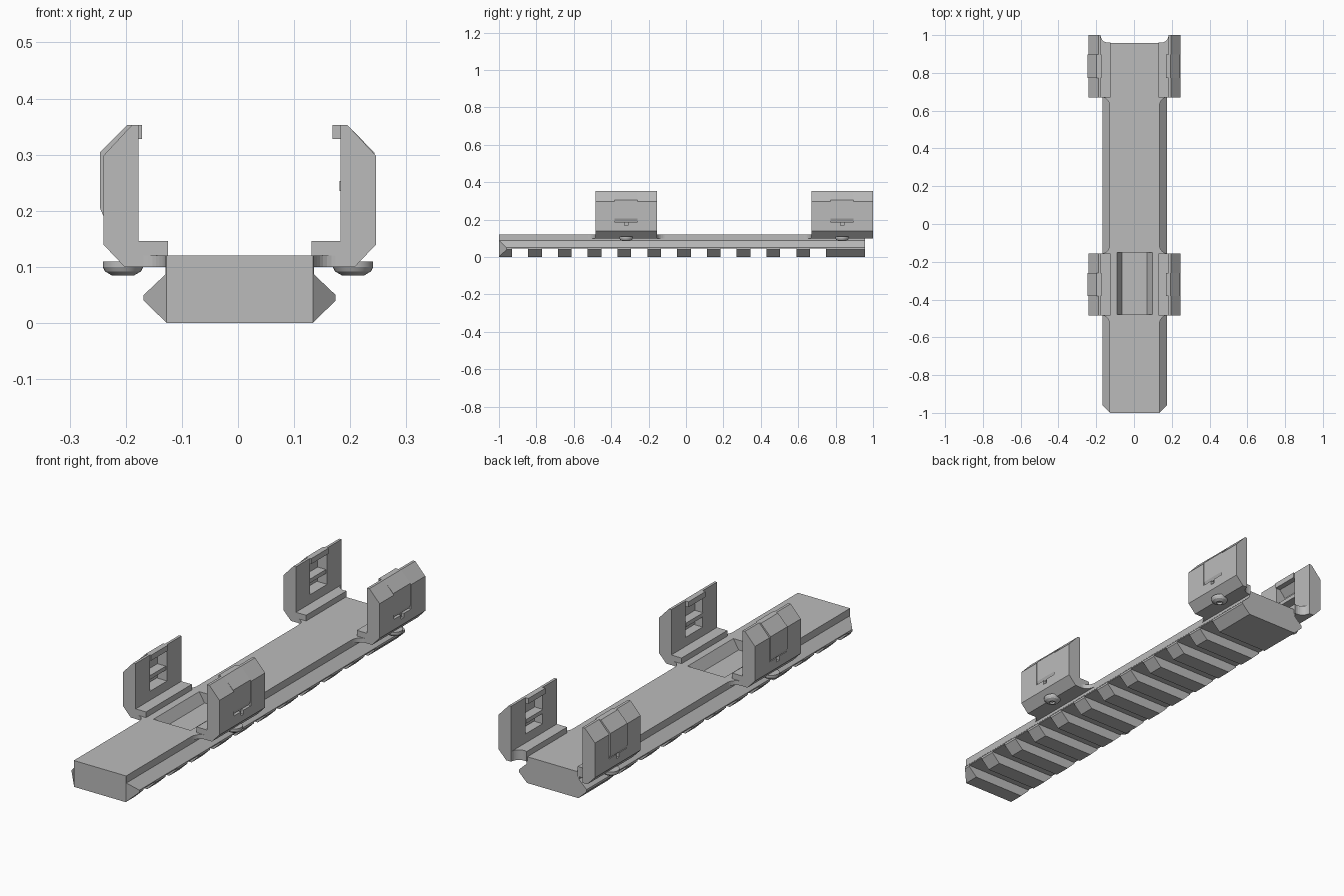
import bpy, bmesh, math
from mathutils import Vector

if "Cube" in bpy.data.objects:
    bpy.data.objects.remove(bpy.data.objects["Cube"], do_unlink=True)

grey = bpy.data.materials.new("matte_grey")
grey.use_nodes = True
grey.diffuse_color = (0.5, 0.5, 0.5, 1)
grey.node_tree.nodes["Principled BSDF"].inputs["Base Color"].default_value = (0.5, 0.5, 0.5, 1)


def finish(bm, name):
    bmesh.ops.recalc_face_normals(bm, faces=bm.faces)
    mesh = bpy.data.meshes.new(name)
    bm.to_mesh(mesh)
    bm.free()
    mesh.materials.append(grey)
    obj = bpy.data.objects.new(name, mesh)
    bpy.context.collection.objects.link(obj)
    return obj


def add_prism(bm, points, direction):
    """Close a planar outline and extrude it along a direction."""
    face = bm.faces.new([bm.verts.new(p) for p in points])
    ext = bmesh.ops.extrude_face_region(bm, geom=[face], use_keep_orig=True)
    verts = [v for v in ext["geom"] if isinstance(v, bmesh.types.BMVert)]
    bmesh.ops.translate(bm, vec=direction, verts=verts)


def along_y(name, profile, y0, y1):
    bm = bmesh.new()
    add_prism(bm, [(x, y0, z) for x, z in profile], (0, y1 - y0, 0))
    return finish(bm, name)


def box(bm, x0, x1, y0, y1, z0, z1):
    add_prism(bm, [(x0, y0, z0), (x1, y0, z0), (x1, y1, z0), (x0, y1, z0)], (0, 0, z1 - z0))


def apply(obj, kind, **settings):
    mod = obj.modifiers.new(kind, kind)
    for key, value in settings.items():
        setattr(mod, key, value)
    bpy.context.view_layer.objects.active = obj
    bpy.ops.object.modifier_apply(modifier=mod.name)


def cut(obj, cutter):
    cutter.hide_render = True
    apply(obj, "BOOLEAN", operation="DIFFERENCE", object=cutter, solver="EXACT")
    bpy.data.objects.remove(cutter, do_unlink=True)


def mirror(obj, shift):
    apply(obj, "MIRROR", use_mirror_merge=False)
    obj.location.x = shift


BODY_SHIFT = 0.003
SPRING_SHIFT = -0.0015
DECK = 0.12

# Rail: ridged bar with chamfered front corners
half = [(0.13, 0), (0.171, 0.04), (0.171, 0.05), (0.132, 0.087), (0.132, DECK)]
bm = bmesh.new()
outline = half + [(-x, z) for x, z in reversed(half)]
add_prism(bm, [(x, -1, z) for x, z in outline], (0, 1.957, 0))
for side in (-1, 1):
    res = bmesh.ops.bisect_plane(bm, geom=bm.verts[:] + bm.edges[:] + bm.faces[:],
                                 plane_co=(side * 0.1305, -1, 0),
                                 plane_no=Vector((side, -1, 0)), clear_outer=True)
    bmesh.ops.holes_fill(bm, edges=[e for e in bm.edges if e.is_boundary], sides=0)
rail = finish(bm, "rail")

# Cross slots along the underside
bm = bmesh.new()
for i in range(11):
    y = -0.93 + 0.1593 * i
    box(bm, -0.3, 0.3, y, y + 0.086, -0.1, 0.045)
cut(rail, finish(bm, "slot_cutter"))

# Sloped-sided pocket in the deck
cut(rail, along_y("pocket_cutter", [(-0.094, DECK), (-0.094, 0.2), (0.094, 0.2),
                                    (0.094, DECK), (0.067, 0.075), (-0.067, 0.075)],
                  -0.48, -0.15))
rail.location.x = BODY_SHIFT

bracket_outline = [(0.128, 0.1), (0.205, 0.1), (0.243, 0.14), (0.243, 0.298), (0.192, 0.353),
                   (0.18, 0.353), (0.18, 0.146), (0.128, 0.146)]
spring_outline = [(0.17, 0.328), (0.17, 0.353), (0.196, 0.353), (0.2445, 0.304),
                  (0.2445, 0.205), (0.238, 0.19), (0.224, 0.19), (0.224, 0.295), (0.195, 0.328)]

for place, yc in (("front", -0.32), ("rear", 0.835)):
    y0, y1 = yc - 0.165, yc + 0.165

    # Upright bracket with a window and a small notch below it
    bracket = along_y(place + "_bracket", bracket_outline, y0, y1)
    bm = bmesh.new()
    box(bm, 0.1, 0.3, yc - 0.0615, yc + 0.0615, 0.187, 0.4)
    cut(bracket, finish(bm, "window_cutter"))
    bm = bmesh.new()
    box(bm, 0.23, 0.3, yc - 0.01, yc + 0.01, 0.168, 0.2)
    cut(bracket, finish(bm, "notch_cutter"))

    # Rounded relief where the rear foot overhangs the rail
    if place == "rear":
        bm = bmesh.new()
        ring = [(0.14 + 0.04 * math.cos(a), y1 + 0.04 * math.sin(a), 0)
                for a in (math.tau * i / 32 for i in range(32))]
        add_prism(bm, ring, (0, 0, 0.3))
        cut(bracket, finish(bm, "relief_cutter"))
    mirror(bracket, BODY_SHIFT)

    # Spring plate hooked over the top, with a cross bar behind it
    spring = along_y(place + "_spring_plate", spring_outline, yc - 0.0615, yc + 0.0615)
    mirror(spring, SPRING_SHIFT)
    bm = bmesh.new()
    box(bm, 0.182, 0.226, yc - 0.0615, yc + 0.0615, 0.235, 0.253)
    mirror(finish(bm, place + "_cross_bar"), SPRING_SHIFT)

    # Concave fillets blending the foot into the deck edge
    bm = bmesh.new()
    ends = [(y0, -1)] + ([(y1, 1)] if place == "front" else [])
    for y, d in ends:
        arc = [(0.171 - 0.04 * math.sin(a), y + d * 0.05 * (1 - math.cos(a)), 0.1)
               for a in (math.pi / 2 * i / 8 for i in range(9))]
        add_prism(bm, [(0.128, y, 0.1)] + arc + [(0.128, y + d * 0.05, 0.1)], (0, 0, DECK - 0.1))
    mirror(finish(bm, place + "_fillets"), BODY_SHIFT)

    # Domed screw with a socket under each foot
    bm = bmesh.new()
    rings = [(0, 0.11), (0.036, 0.11), (0.036, 0.1), (0.032, 0.092), (0.02, 0.085),
             (0.013, 0.085), (0.013, 0.094), (0, 0.094)]
    verts = [bm.verts.new((0.205 + r, yc, z)) for r, z in rings]
    edges = [bm.edges.new(pair) for pair in zip(verts, verts[1:])]
    bmesh.ops.spin(bm, geom=verts + edges, cent=(0.205, yc, 0), axis=(0, 0, 1),
                   angle=math.tau, steps=24)
    bmesh.ops.remove_doubles(bm, verts=bm.verts, dist=0.0001)
    screw = finish(bm, place + "_screws")
    mirror(screw, 0)
    bpy.ops.object.select_all(action="DESELECT")
    screw.select_set(True)
    bpy.context.view_layer.objects.active = screw
    bpy.ops.object.shade_smooth_by_angle(angle=math.radians(25))
